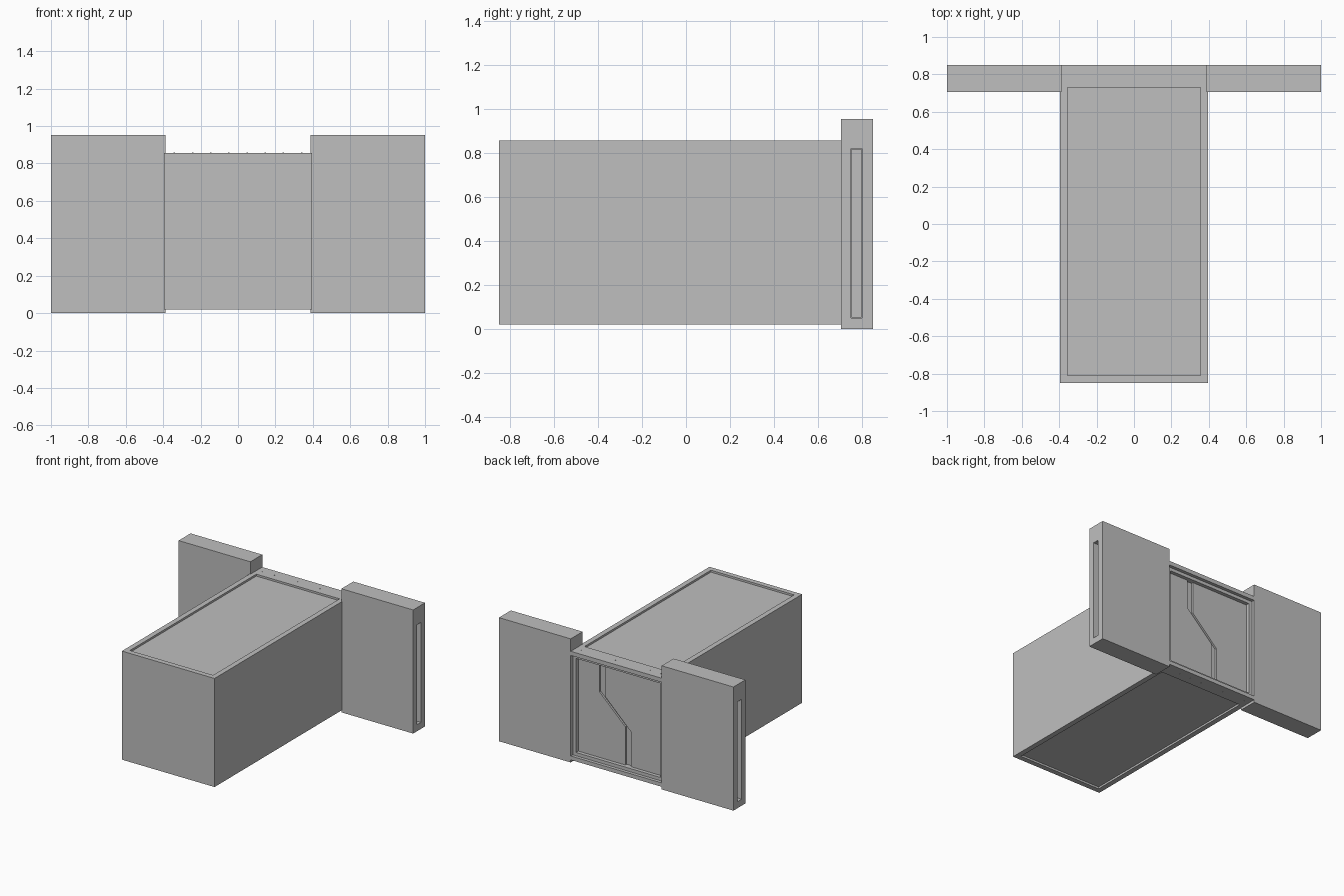
import bpy, bmesh

if "Cube" in bpy.data.objects:
    bpy.data.objects.remove(bpy.data.objects["Cube"])

grey = bpy.data.materials.new("plain grey")
grey.diffuse_color = (0.52, 0.52, 0.52, 1)
grey.use_nodes = True
grey.node_tree.nodes["Principled BSDF"].inputs["Base Color"].default_value = grey.diffuse_color


def add_object(name, bm):
    bmesh.ops.recalc_face_normals(bm, faces=bm.faces)
    me = bpy.data.meshes.new(name)
    bm.to_mesh(me)
    bm.free()
    me.materials.append(grey)
    ob = bpy.data.objects.new(name, me)
    bpy.context.collection.objects.link(ob)
    return ob


def box(name, x0, x1, y0, y1, z0, z1):
    """Axis-aligned box given by its limits."""
    bm = bmesh.new()
    bmesh.ops.create_cube(bm, size=1)
    for v in bm.verts:
        v.co.x = x0 if v.co.x < 0 else x1
        v.co.y = y0 if v.co.y < 0 else y1
        v.co.z = z0 if v.co.z < 0 else z1
    return add_object(name, bm)


def prism(name, points, y0, y1):
    """Outline in x and z, extruded along y."""
    bm = bmesh.new()
    face = bm.faces.new([bm.verts.new((x, y0, z)) for x, z in points])
    new = bmesh.ops.extrude_face_region(bm, geom=[face])["geom"]
    verts = [g for g in new if isinstance(g, bmesh.types.BMVert)]
    bmesh.ops.translate(bm, verts=verts, vec=(0, y1 - y0, 0))
    return add_object(name, bm)


def cut(ob, cutter):
    mod = ob.modifiers.new("cut", 'BOOLEAN')
    mod.operation = 'DIFFERENCE'
    mod.solver = 'EXACT'
    mod.object = cutter
    cutter.hide_render = True
    cutter.hide_viewport = True


W, Z0, Z1 = 0.395, 0.02, 0.857
FRONT, BACK = -0.85, 0.85
RIM = 0.04

# Room body: solid shell, sunken roof and floor panels, open at the doorway
body = box("room_body", -W, W, FRONT, BACK, Z0, Z1)
cut(body, box("room_cutter", -W + RIM, W - RIM, FRONT + RIM, 0.70, 0.05, 0.825))
cut(body, box("doorway_cutter", -0.39, 0.39, 0.69, 0.9, 0.05, 0.825))
cut(body, box("roof_cutter", -W + RIM, W - RIM, FRONT + RIM, 0.73, 0.842, 0.9))
cut(body, box("floor_cutter", -W + RIM, W - RIM, FRONT + RIM, 0.73, 0.0, 0.035))

# Inner door frame, stepped back from the doorway
ring = box("door_frame", -0.392, 0.392, 0.73, 0.825, 0.048, 0.827)
cut(ring, box("frame_cutter", -0.36, 0.36, 0.7, 0.9, 0.075, 0.80))

# Wall blocks on both sides, with a door pocket running right through
for side, label in ((-1, "left"), (1, "right")):
    xs = sorted((side * 0.388, side * 1.0))
    wall = box(label + "_wall_block", xs[0], xs[1], 0.705, BACK, 0.0, 0.953)
    xs = sorted((side * 0.3, side * 1.1))
    cut(wall, box(label + "_pocket_cutter", xs[0], xs[1], 0.75, 0.80, 0.05, 0.82))

# Two sliding door leaves with a stepped diagonal seam
prism("left_door_leaf", [(-0.48, 0.052), (-0.087, 0.052), (-0.087, 0.345),
                         (0.13, 0.555), (0.13, 0.818), (-0.48, 0.818)], 0.752, 0.797)
prism("right_door_leaf", [(0.48, 0.052), (-0.04, 0.052), (-0.04, 0.37),
                          (0.18, 0.58), (0.18, 0.818), (0.48, 0.818)], 0.752, 0.797)
box("door_seam_strip", -0.2, 0.3, 0.755, 0.782, 0.052, 0.818)

# Small fixing studs along the lintel and sill
for i in range(8):
    x = -0.34 + i * 0.68 / 7
    box("lintel_stud", x - 0.004, x + 0.004, 0.786, 0.794, Z1 - 0.002, Z1 + 0.001)
    box("sill_stud", x - 0.004, x + 0.004, 0.786, 0.794, Z0 - 0.001, Z0 + 0.002)
